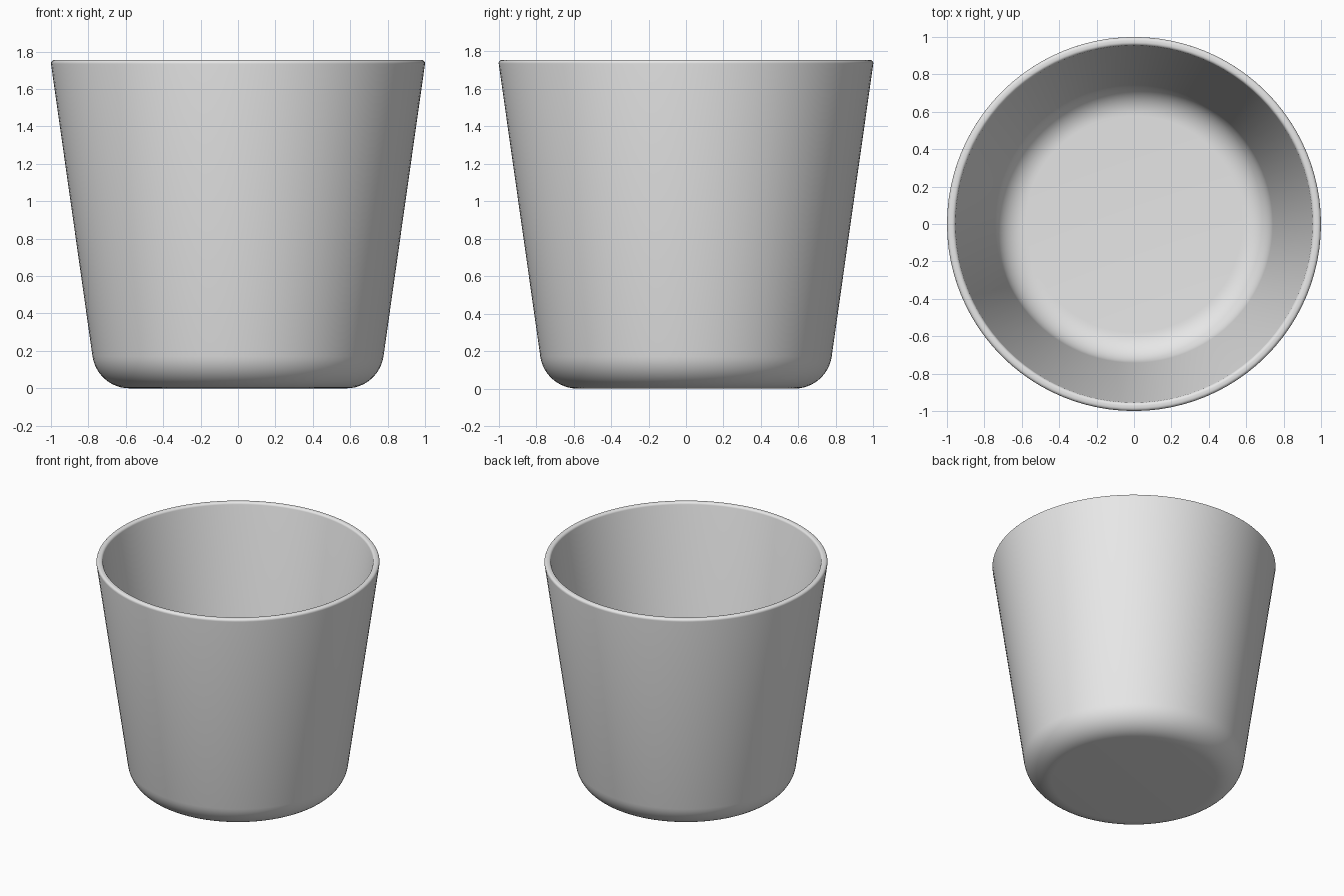
import bpy
import bmesh
from math import sin, cos, radians, pi

SIDES = 96
LEAN = 8.1  # outward lean of the wall in degrees

if "Cube" in bpy.data.objects:
    bpy.data.objects.remove(bpy.data.objects["Cube"], do_unlink=True)


def make_material(name, color):
    mat = bpy.data.materials.new(name)
    mat.use_nodes = True
    mat.diffuse_color = color
    shader = next(n for n in mat.node_tree.nodes if n.type == 'BSDF_PRINCIPLED')
    shader.inputs["Base Color"].default_value = color
    return mat


def arc(x, z, radius, start, end, steps):
    """Points of a fillet in the x-z plane, angles in degrees."""
    angles = [radians(start + (end - start) * i / steps) for i in range(steps + 1)]
    return [(x + radius * cos(a), 0, z + radius * sin(a)) for a in angles]


# Wall profile: outer base fillet, rounded rim, inner floor fillet
profile = arc(0.58, 0.2, 0.2, -90, -LEAN, 12)
profile += arc(0.982, 1.737, 0.018, -LEAN, 90, 5)
profile += arc(0.972, 1.737, 0.018, 90, 180 - LEAN, 5)
profile += arc(0.579, 0.265, 0.165, -LEAN, -90, 12)

# Revolve the profile
bm = bmesh.new()
verts = [bm.verts.new(p) for p in profile]
edges = [bm.edges.new(pair) for pair in zip(verts, verts[1:])]
bmesh.ops.spin(bm, geom=verts + edges, cent=(0, 0, 0), axis=(0, 0, 1),
               angle=2 * pi, steps=SIDES)
bmesh.ops.remove_doubles(bm, verts=bm.verts[:], dist=0.0001)

# Close the underside and the inner floor
rings = [e for e in bm.edges if e.is_boundary]
bmesh.ops.holes_fill(bm, edges=rings, sides=0)
bmesh.ops.recalc_face_normals(bm, faces=bm.faces[:])

mesh = bpy.data.meshes.new("cup")
bm.to_mesh(mesh)
bm.free()
cup = bpy.data.objects.new("cup", mesh)
bpy.context.collection.objects.link(cup)
mesh.materials.append(make_material("light grey", (0.8, 0.8, 0.8, 1)))

# Smooth shading
bpy.ops.object.select_all(action='DESELECT')
cup.select_set(True)
bpy.context.view_layer.objects.active = cup
bpy.ops.object.shade_smooth_by_angle(angle=radians(30))
